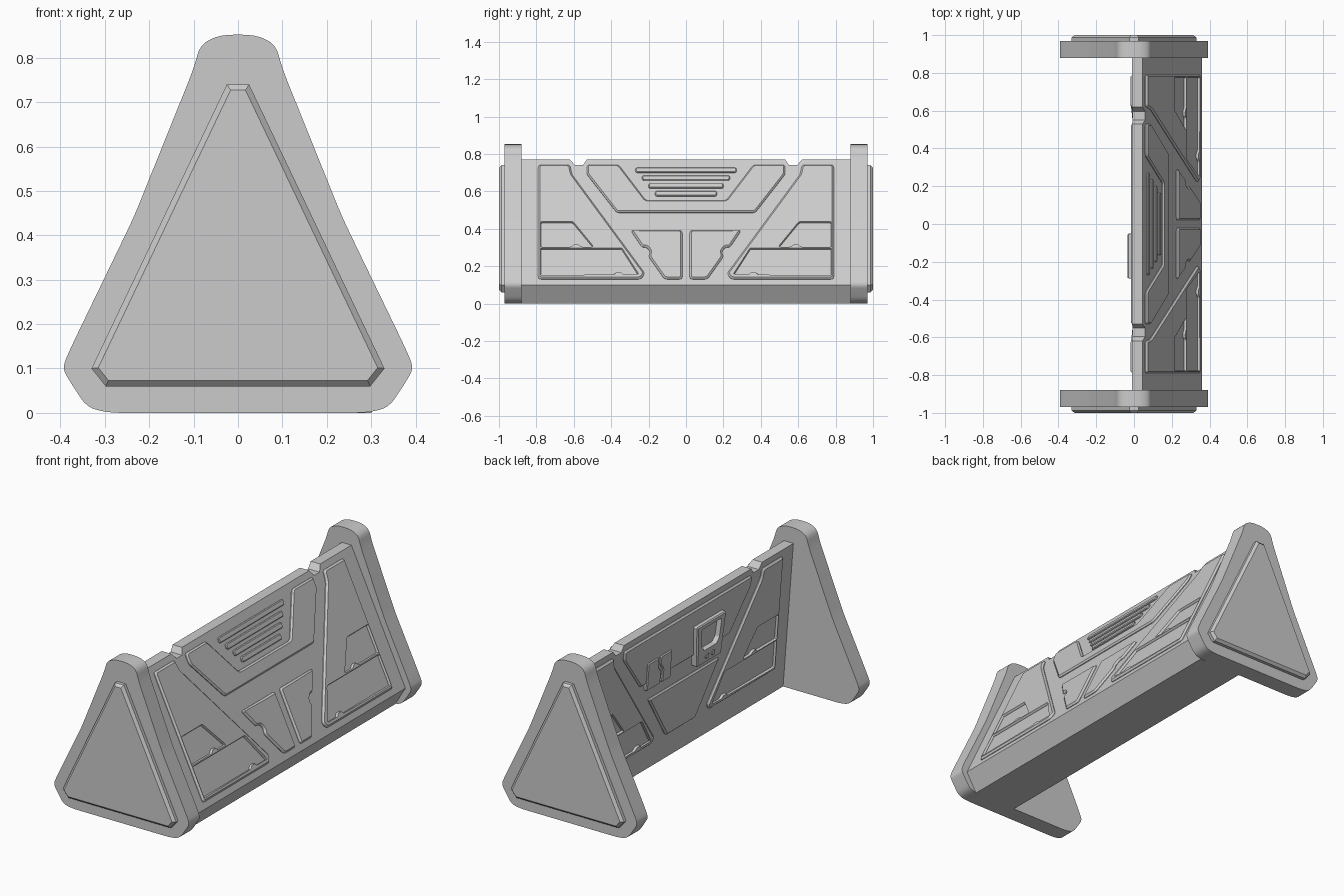
import bpy, bmesh, math
from mathutils import Vector, Matrix
from mathutils.geometry import tessellate_polygon

if "Cube" in bpy.data.objects:
    bpy.data.objects.remove(bpy.data.objects["Cube"])

grey = bpy.data.materials.new("plain grey")
grey.diffuse_color = (0.6, 0.6, 0.6, 1)
grey.use_nodes = True
grey.node_tree.nodes["Principled BSDF"].inputs["Base Color"].default_value = grey.diffuse_color


def add_object(name, bm, smooth=False):
    bmesh.ops.recalc_face_normals(bm, faces=bm.faces)
    me = bpy.data.meshes.new(name)
    bm.to_mesh(me)
    bm.free()
    me.materials.append(grey)
    ob = bpy.data.objects.new(name, me)
    bpy.context.collection.objects.link(ob)
    if smooth:
        bpy.ops.object.select_all(action='DESELECT')
        ob.select_set(True)
        bpy.context.view_layer.objects.active = ob
        bpy.ops.object.shade_smooth_by_angle(angle=math.radians(35))
    return ob


def rounded(pts, r, n=4):
    """Round every corner of a polygon."""
    if r == 0:
        return [Vector(p) for p in pts]
    out, pts = [], [Vector(p) for p in pts]
    for i, p in enumerate(pts):
        a, b = pts[i - 1] - p, pts[(i + 1) % len(pts)] - p
        s = p + a.normalized() * min(r, a.length * 0.42)
        e = p + b.normalized() * min(r, b.length * 0.42)
        for k in range(n + 1):
            t = k / n
            out.append(s * (1 - t) ** 2 + p * 2 * t * (1 - t) + e * t * t)
    return out


def wind(pts, ccw):
    area = sum(pts[i - 1].x * p.y - p.x * pts[i - 1].y for i, p in enumerate(pts))
    return pts if (area > 0) == ccw else pts[::-1]


def inset(pts, c):
    """Move an outline towards its left side."""
    out = []
    for i, p in enumerate(pts):
        d0 = (p - pts[i - 1]).normalized()
        d1 = (pts[(i + 1) % len(pts)] - p).normalized()
        n0, n1 = Vector((-d0.y, d0.x)), Vector((-d1.y, d1.x))
        out.append(p + (n0 + n1) * c / max(0.4, 1 + n0.dot(n1)))
    return out


def plate(name, frame, outline, h, chamfer=0.0, holes=(), r=0.015, low=-0.004, smooth=False):
    """Flat plate with a chamfered rim and optional openings, laid on a plane."""
    loops = [wind(rounded(outline, r), True)] + [wind(rounded(q, 0.006, 2), False) for q in holes]
    bm = bmesh.new()
    caps = [[], []]
    for lp in loops:
        top = inset(lp, chamfer) if lp is loops[0] else inset(lp, chamfer * 0.4)
        rings = [(lp, low), (lp, max(h - chamfer, low + 0.001)), (top, h)]
        if chamfer == 0:
            rings = [(lp, low), (lp, h)]
        vs = [[bm.verts.new(frame @ Vector((p.x, p.y, z))) for p in q] for q, z in rings]
        for a, b in zip(vs, vs[1:]):
            for i in range(len(a)):
                bm.faces.new((a[i - 1], a[i], b[i], b[i - 1]))
        caps[0] += vs[0]
        caps[1] += vs[-1]
    flat = [[Vector((p.x, p.y, 0)) for p in lp] for lp in loops]
    for tri in tessellate_polygon(flat):
        for cap in caps:
            try:
                bm.faces.new([cap[i] for i in tri])
            except ValueError:
                pass
    return add_object(name, bm, smooth)


def make_frame(u, v, origin):
    u, v = Vector(u).normalized(), Vector(v).normalized()
    m = Matrix((u, v, u.cross(v))).transposed().to_4x4()
    m.translation = Vector(origin)
    return m


# end plates with raised triangular panels
half = [(0.04, 0.852), (0.085, 0.83), (0.1, 0.775), (0.235, 0.44), (0.38, 0.14),
        (0.396, 0.1), (0.375, 0.065), (0.34, 0.012), (0.29, 0.0)]
profile = half + [(-x, z) for x, z in reversed(half)]
panel = [(-0.33, 0.1), (-0.298, 0.06), (0.298, 0.06), (0.33, 0.1), (0.025, 0.74), (-0.025, 0.74)]
for s, side in ((-1, "front"), (1, "back")):
    f = make_frame((-s, 0, 0), (0, 0, 1), (0, s * 0.97, 0))
    plate(side + "_end_plate", f, profile, 0, low=-0.09, r=0.04, smooth=True)
    plate(side + "_end_panel", f, panel, 0.03, 0.013, r=0)

# wedge shaped barrier wall with two notches in its top edge
def outer_x(z):
    return 0.36 - (z - 0.1) * 0.315 / 0.67

def inner_x(z):
    return 0.05 - z * 0.06 / 0.77

bm = bmesh.new()
stations = [(0.88, 0.77), (0.62, 0.77), (0.595, 0.74), (0.55, 0.74), (0.53, 0.77)]
stations = [(-y, z) for y, z in stations] + stations[::-1]
sections = []
for y, t in stations:
    sec = [(0.05, 0), (0.3, 0), (0.36, 0.1), (outer_x(t), t), (inner_x(t), t)]
    sections.append([bm.verts.new((x, y, z)) for x, z in sec])
for a, b in zip(sections, sections[1:]):
    for i in range(5):
        bm.faces.new((a[i - 1], a[i], b[i], b[i - 1]))
bm.faces.new(sections[0])
bm.faces.new(sections[-1])
add_object("barrier_wall", bm)

# relief panels, outlines given as (y, z)
side_panel = [(-0.79, 0.74), (-0.62, 0.74), (-0.61, 0.69), (-0.22, 0.16), (-0.24, 0.13), (-0.79, 0.13)]
side_holes = [
    [(-0.775, 0.43), (-0.605, 0.43), (-0.5, 0.302), (-0.56, 0.302), (-0.575, 0.315),
     (-0.6, 0.315), (-0.615, 0.302), (-0.775, 0.302)],
    [(-0.775, 0.29), (-0.345, 0.29), (-0.255, 0.15), (-0.33, 0.15), (-0.345, 0.165),
     (-0.375, 0.165), (-0.39, 0.15), (-0.775, 0.15)]]
top_left = [(-0.53, 0.74), (-0.53, 0.69), (-0.37, 0.485)]
top_panel = top_left + [(-y, z) for y, z in top_left[::-1]]
vent_cut = [(0.36, 0.74), (0.215, 0.55), (-0.215, 0.55), (-0.36, 0.74)]
low_half = [(-0.295, 0.39), (-0.02, 0.39), (-0.02, 0.13), (-0.115, 0.13),
            (-0.2, 0.25), (-0.19, 0.275), (-0.21, 0.3), (-0.235, 0.3)]
low_panel = [(-0.295, 0.39), (0.295, 0.39), (0.12, 0.13), (-0.12, 0.13)]

outer = make_frame((0, 1, 0), (-0.315, 0, 0.67), (0.36, 0, 0.1))
inner = make_frame((0, -1, 0), (-0.06, 0, 0.77), (0.05, 0, 0))


def on_outer(pts, s=1):
    k = math.hypot(0.315, 0.67) / 0.67
    return [(s * y, (z - 0.1) * k) for y, z in pts]


def on_inner(pts, s=1):
    return [(-s * y, z) for y, z in pts]


for label, f, conv in (("outer", outer, on_outer), ("inner", inner, on_inner)):
    for s, side in ((1, "front"), (-1, "back")):
        plate(f"{label}_{side}_side_panel", f, conv(side_panel, s), 0.012, 0.009,
              [conv(q, s) for q in side_holes])
        if label == "outer":
            plate(f"outer_{side}_lower_panel", f, conv(low_half, s), 0.012, 0.009)
plate("outer_upper_panel", outer, on_outer(top_panel + vent_cut), 0.012, 0.008)
plate("inner_upper_panel", inner, on_inner(top_panel), 0.01, 0.008)
plate("inner_lower_panel", inner, on_inner(low_panel), 0.012, 0.009)

# vent slats
for i in range(4):
    w, z = 0.27 - 0.035 * i, 0.712 - 0.042 * i
    bar = [(-w, z - 0.013), (w, z - 0.013), (w, z + 0.013), (-w, z + 0.013)]
    plate(f"vent_slat_{i + 1}", outer, on_outer(bar), 0.009, 0.004, r=0.013)

# control unit on the inner side, with a screen opening and two buttons
unit = [(-0.05, 0.65), (-0.29, 0.65), (-0.27, 0.43), (-0.07, 0.43)]
screen = [(-0.09, 0.625), (-0.25, 0.625), (-0.24, 0.53), (-0.22, 0.505), (-0.12, 0.505), (-0.1, 0.53)]
plate("control_unit", inner, on_inner(unit), 0.034, 0.006, [on_inner(screen)], r=0.006)
for y in (-0.145, -0.195):
    dot = [(y + 0.015 * math.cos(a * math.pi / 4), 0.465 + 0.015 * math.sin(a * math.pi / 4)) for a in range(8)]
    plate("control_button", inner, on_inner(dot), 0.039, 0.002, r=0, low=0.03)

# split hatch on the inner side
hatch_a = [(0.33, 0.6), (0.24, 0.6), (0.24, 0.55), (0.215, 0.52), (0.215, 0.45), (0.33, 0.45)]
hatch_b = [(0.225, 0.6), (0.13, 0.6), (0.13, 0.45), (0.2, 0.45), (0.2, 0.525), (0.225, 0.555)]
for name, pts in (("hatch_left", hatch_a), ("hatch_right", hatch_b)):
    plate(name, inner, on_inner(pts), 0.017, 0.005, r=0.01)
